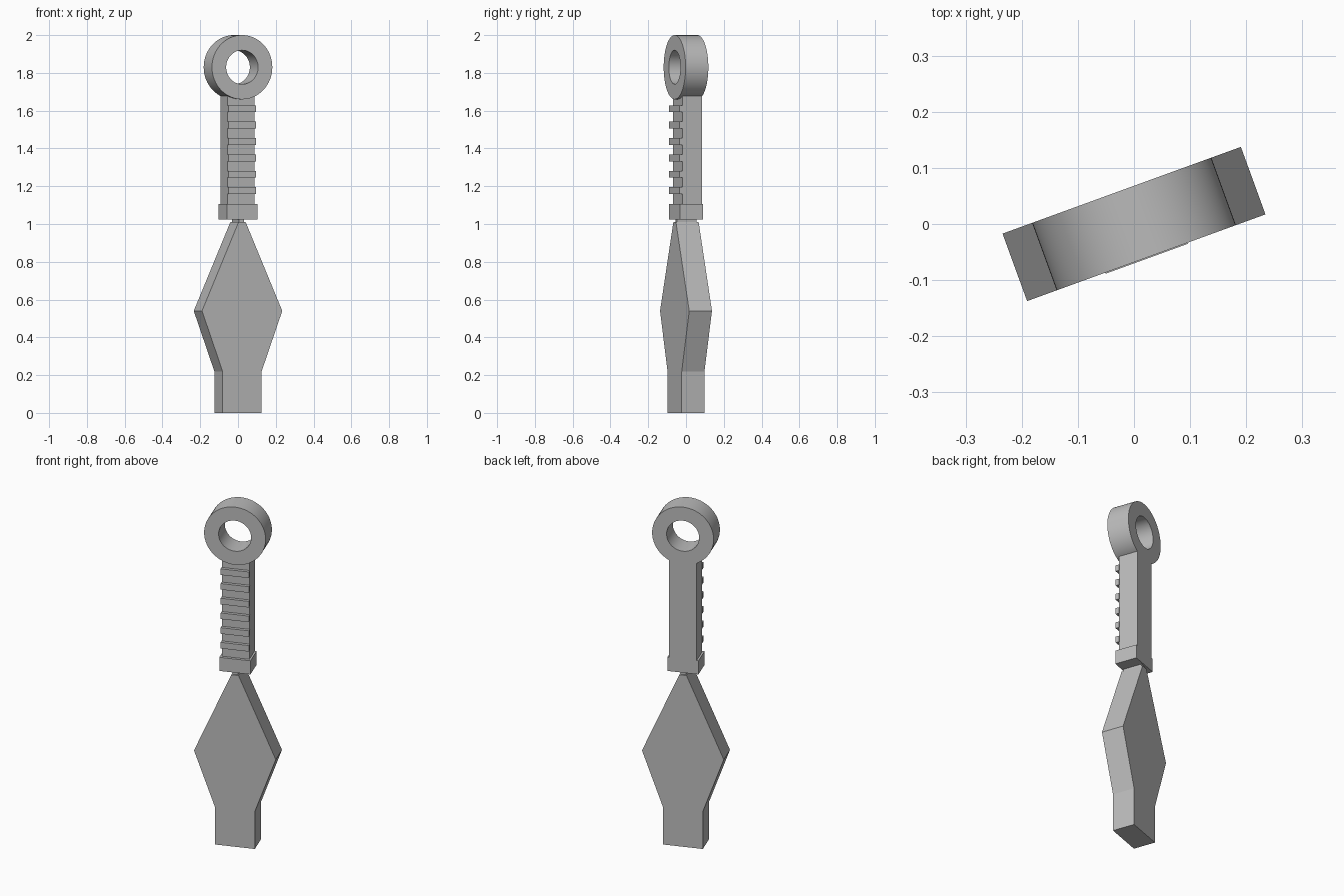
import bpy
import bmesh
from math import cos, sin, pi, radians

cube = bpy.data.objects.get("Cube")
if cube:
    bpy.data.objects.remove(cube, do_unlink=True)

TURN = radians(20)   # whole model is turned about z
HALF = 0.064         # half thickness
FLOOR = -0.047       # recessed front of the grip

steel = bpy.data.materials.new("grey steel")
steel.use_nodes = True
GREY = (0.5, 0.5, 0.5, 1)
steel.diffuse_color = GREY
steel.node_tree.nodes["Principled BSDF"].inputs["Base Color"].default_value = GREY


def finish(name, bm):
    bmesh.ops.recalc_face_normals(bm, faces=bm.faces)
    mesh = bpy.data.meshes.new(name)
    bm.to_mesh(mesh)
    bm.free()
    mesh.materials.append(steel)
    obj = bpy.data.objects.new(name, mesh)
    bpy.context.collection.objects.link(obj)
    obj.rotation_euler.z = TURN
    return obj


def slab(name, profile, front=-HALF, back=HALF):
    """Mirror a (half width, height) profile and extrude it through y."""
    outline = profile + [(-w, z) for w, z in reversed(profile)]
    bm = bmesh.new()
    face = bm.faces.new([bm.verts.new((x, front, z)) for x, z in outline])
    new = bmesh.ops.extrude_face_region(bm, geom=[face])["geom"]
    verts = [v for v in new if isinstance(v, bmesh.types.BMVert)]
    bmesh.ops.translate(bm, verts=verts, vec=(0, back - front, 0))
    return finish(name, bm)


def ring(name, height, inner, outer, count=64):
    """Flat ring with its axis along y."""
    section = [(inner, -HALF), (outer, -HALF), (outer, HALF), (inner, HALF)]
    bm = bmesh.new()
    loops = []
    for i in range(count):
        a = 2 * pi * i / count
        loops.append([bm.verts.new((r * cos(a), y, height + r * sin(a)))
                      for r, y in section])
    for i in range(count):
        a, b = loops[i], loops[(i + 1) % count]
        for j in range(4):
            k = (j + 1) % 4
            bm.faces.new((a[j], a[k], b[k], b[j]))
    return finish(name, bm)


# Blade with blunt end, wide middle and narrow top
slab("blade", [(0.11, 0), (0.11, 0.22), (0.226, 0.54), (0.02, 1.01)])
slab("blade_neck", [(0.015, 1.005), (0.015, 1.03)], -0.055, 0.055)

# Guard and grip
slab("guard", [(0.086, 1.025), (0.086, 1.105)])
slab("grip", [(0.0755, 1.1), (0.0755, 1.69)], FLOOR, HALF)

# Raised ribs across the front of the grip
for i in range(6):
    z = 1.159 + i * 0.0866
    slab(f"grip_rib_{i + 1}", [(0.078, z), (0.078, z + 0.036)],
         -0.066, FLOOR + 0.002)

# Pommel ring
pommel = ring("pommel_ring", 1.83, 0.09, 0.17)
bpy.ops.object.select_all(action='DESELECT')
pommel.select_set(True)
bpy.context.view_layer.objects.active = pommel
bpy.ops.object.shade_smooth_by_angle(angle=radians(30))
